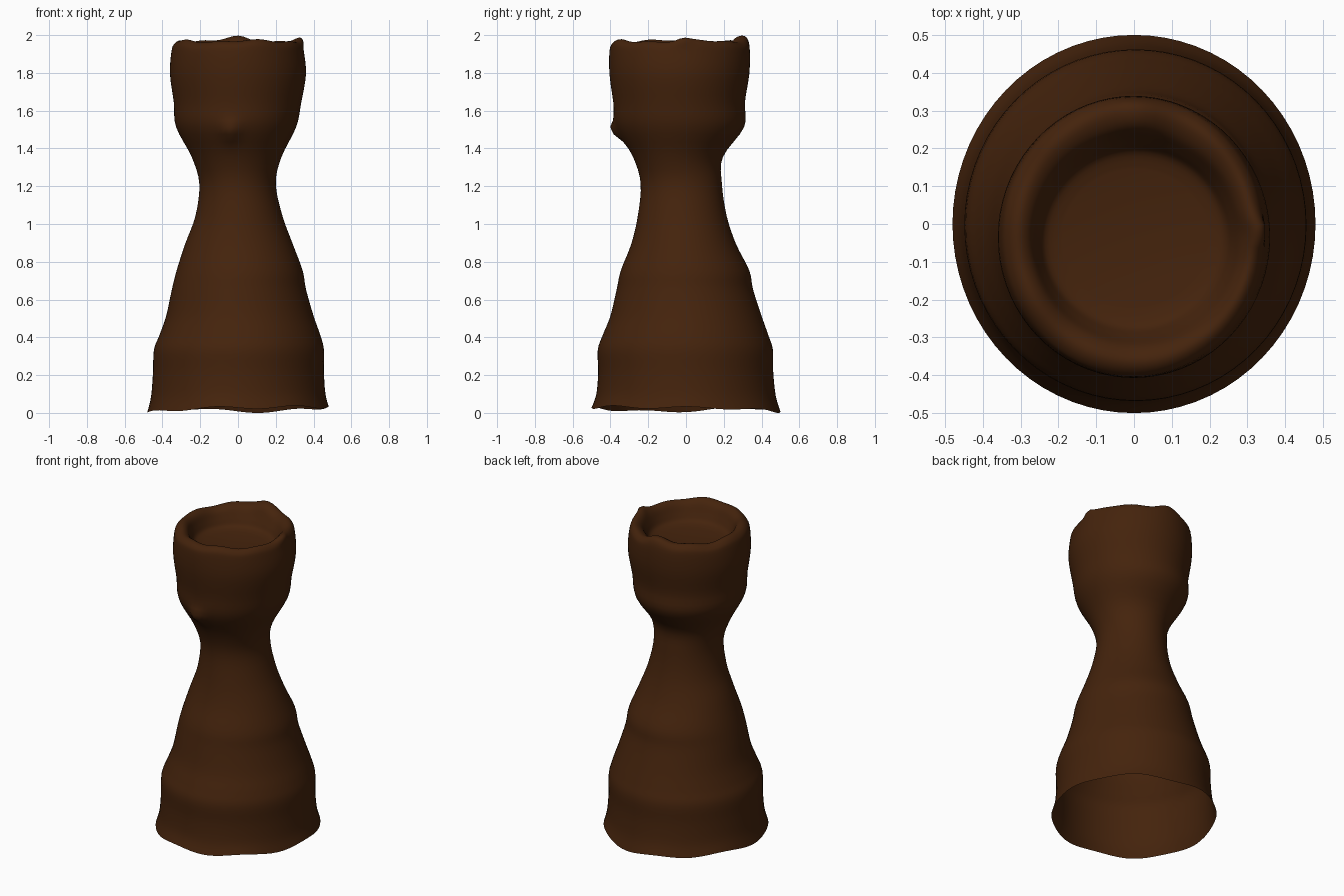
import bpy, bmesh, math

cube = bpy.data.objects.get("Cube")
if cube:
    bpy.data.objects.remove(cube, do_unlink=True)

SEGMENTS = 72

brown = bpy.data.materials.new("dark clay brown")
brown.use_nodes = True
colour = (0.058, 0.0168, 0.0037, 1)
brown.diffuse_color = colour
shader = brown.node_tree.nodes["Principled BSDF"]
shader.inputs["Base Color"].default_value = colour
shader.inputs["Roughness"].default_value = 0.9

# Hand-thrown outline: height, right, left, front and back reach
outer = [
    (.022, -.48, .48, -.50, .50), (.10, -.46, .463, -.475, .475),
    (.22, -.45, .455, -.465, .462), (.34, -.445, .455, -.467, .46),
    (.42, -.415, .435, -.44, .435), (.52, -.38, .40, -.40, .40),
    (.66, -.35, .36, -.367, .355), (.76, -.325, .342, -.345, .335),
    (.90, -.28, .29, -.29, .265), (1.05, -.225, .235, -.255, .215),
    (1.22, -.205, .20, -.24, .19), (1.36, -.245, .23, -.28, .195),
    (1.52, -.328, .308, -.37, .308), (1.65, -.34, .335, -.385, .312),
    (1.80, -.36, .36, -.405, .335), (1.92, -.352, .348, -.405, .338),
]
# Rounded rim and the shallow dish inside it
rim = [
    (1.96, -.335, .335, -.392, .325), (1.975, -.305, .312, -.36, .295),
    (1.955, -.275, .285, -.325, .25), (1.905, -.255, .262, -.297, .215),
    (1.865, -.235, .24, -.27, .19), (1.85, -.19, .195, -.22, .145),
]


def smooth_rings(rings, steps):
    """Catmull-Rom refinement of the outline."""
    result = []
    for i in range(len(rings) - 1):
        a, b, c, d = (rings[min(max(i + k, 0), len(rings) - 1)] for k in (-1, 0, 1, 2))
        for s in range(steps):
            t = s / steps
            result.append([q + .5 * t * (r - p + t * (2*p - 5*q + 4*r - s_ + t * (3*(q - r) + s_ - p)))
                           for p, q, r, s_ in zip(a, b, c, d)])
    return result + [rings[-1]]


def bump(angle, z, at, height, width, tall):
    turn = math.atan2(math.sin(angle - at), math.cos(angle - at))
    return math.exp(-(turn / width) ** 2 - ((z - height) / tall) ** 2)


def place(ring, angle):
    z, right, left, front, back = ring
    x = (right + left) / 2 + (left - right) / 2 * math.cos(angle)
    y = (front + back) / 2 + (back - front) / 2 * math.sin(angle)
    # Pinched lump at the front of the neck, and a small peak on the rim
    y -= .04 * bump(angle, z, -1.67, 1.50, .16, .045)
    x += .015 * bump(angle, z, .05, 1.97, .10, .025)
    # Uneven foot, raised on one side
    foot = max(0, 1 - z / .15)
    rise = .03 * bump(angle, 0, -.75, 0, .6, 1)
    z += foot * (rise + .011 * math.sin(3 * angle + .6) + .008 * math.cos(7 * angle))
    # Uneven lip, highest at the back
    lip = max(0, min(1, (z - 1.88) / .08))
    z += lip * (.006 * math.sin(4 * angle + .5) + .004 * math.sin(9 * angle))
    z += .022 * bump(angle, ring[0], 1.57, 1.97, .25, .03)
    z += .012 * bump(angle, ring[0], .05, 1.97, .12, .025)
    return x, y, z


bm = bmesh.new()
loops = []
for ring in smooth_rings(outer + rim, 4):
    loops.append([bm.verts.new(place(ring, math.tau * i / SEGMENTS)) for i in range(SEGMENTS)])
for low, high in zip(loops, loops[1:]):
    for i in range(SEGMENTS):
        j = (i + 1) % SEGMENTS
        bm.faces.new((low[i], low[j], high[j], high[i]))

# Dish floor; the foot stays open as a hollow shell
hub = bm.verts.new((0, -.04, 1.845))
for i in range(SEGMENTS):
    bm.faces.new((loops[-1][i], loops[-1][(i + 1) % SEGMENTS], hub))

# Rest the lowest point on the ground
lowest = min(v.co.z for v in bm.verts)
bmesh.ops.translate(bm, verts=bm.verts, vec=(0, 0, -lowest))

mesh = bpy.data.meshes.new("flared_vessel")
bm.to_mesh(mesh)
bm.free()
mesh.materials.append(brown)

vessel = bpy.data.objects.new("flared_vessel", mesh)
bpy.context.collection.objects.link(vessel)
bpy.context.view_layer.objects.active = vessel
vessel.select_set(True)
bpy.ops.object.shade_smooth_by_angle(angle=math.radians(50))
